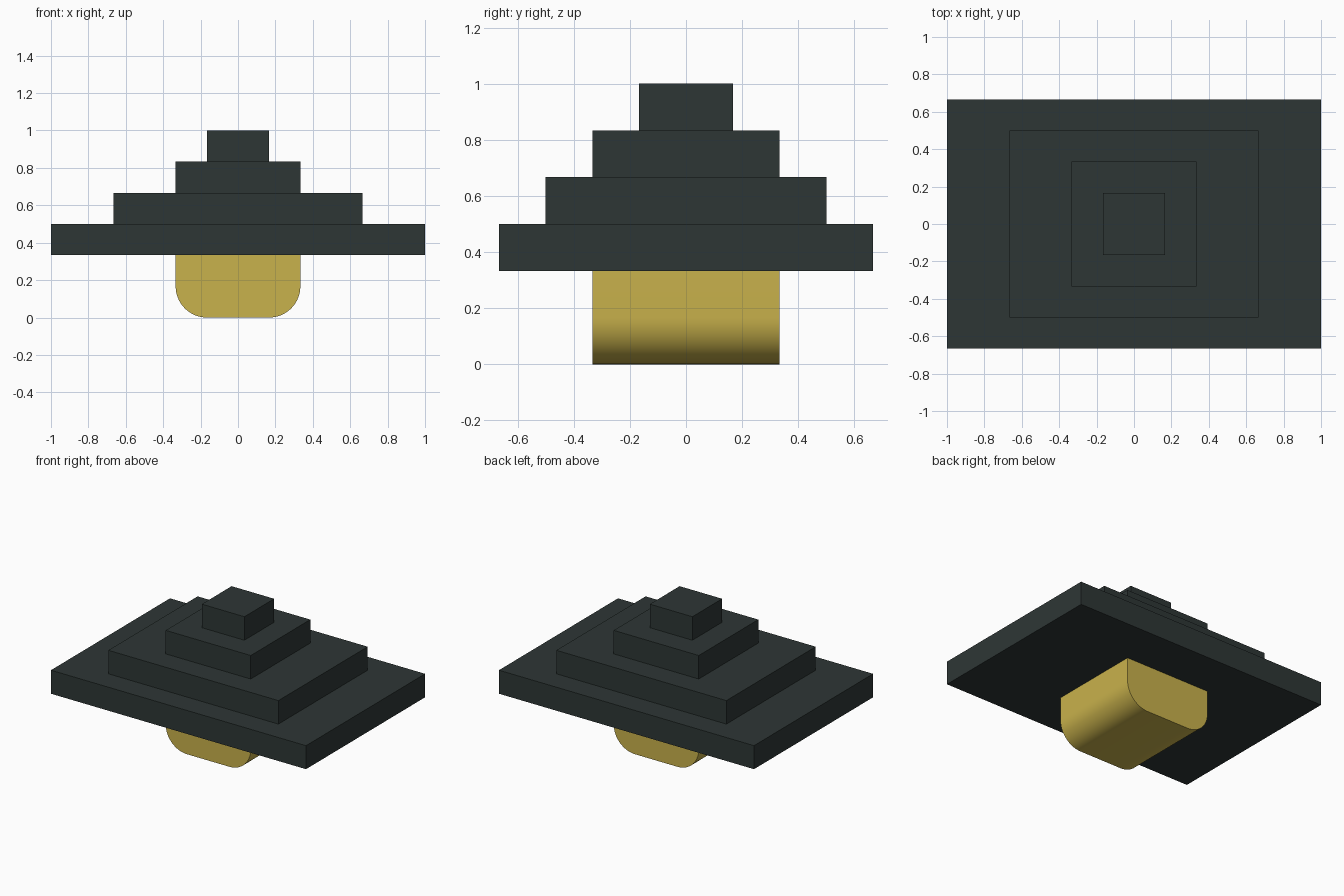
import bpy, math

if "Cube" in bpy.data.objects:
    bpy.data.objects.remove(bpy.data.objects["Cube"])


def material(name, rgb):
    m = bpy.data.materials.new(name)
    m.diffuse_color = (*rgb, 1.0)
    m.use_nodes = True
    m.node_tree.nodes["Principled BSDF"].inputs["Base Color"].default_value = m.diffuse_color
    return m


dark = material("dark slate", (0.027, 0.037, 0.036))
gold = material("gold", (0.584, 0.445, 0.072))


def add_mesh(name, verts, faces, mat):
    me = bpy.data.meshes.new(name)
    me.from_pydata(verts, [], faces)
    me.materials.append(mat)
    ob = bpy.data.objects.new(name, me)
    bpy.context.collection.objects.link(ob)
    return ob


def prism(name, profile, half_depth, mat):
    """Extrude a counter-clockwise XZ profile along Y."""
    n = len(profile)
    verts = [(x, y, z) for y in (-half_depth, half_depth) for x, z in profile]
    faces = [tuple(range(n)), tuple(reversed(range(n, 2 * n)))]
    faces += [(i, i + n, (i + 1) % n + n, (i + 1) % n) for i in range(n)]
    return add_mesh(name, verts, faces, mat)


U = 1 / 6

# Stepped roof: four stacked slabs (half width, half depth in units)
tiers = [("base_slab", 6, 4), ("second_step", 4, 3), ("third_step", 2, 2), ("top_block", 1, 1)]
for i, (name, hx, hy) in enumerate(tiers):
    x, z0, z1 = hx * U, (2 + i) * U, (3 + i) * U
    prism(name, [(-x, z0), (x, z0), (x, z1), (-x, z1)], hy * U, dark)

# Stem below: block with rounded lower edges running front to back
STEPS = 16
corner = [(U + U * math.sin(a), U - U * math.cos(a))
          for a in (math.pi / 2 * k / STEPS for k in range(STEPS + 1))]
right = corner + [(2 * U, 2 * U)]
stem = prism("rounded_stem", right + [(-x, z) for x, z in reversed(right)], 2 * U, gold)
bpy.context.view_layer.objects.active = stem
stem.select_set(True)
bpy.ops.object.shade_smooth_by_angle(angle=math.radians(30))
